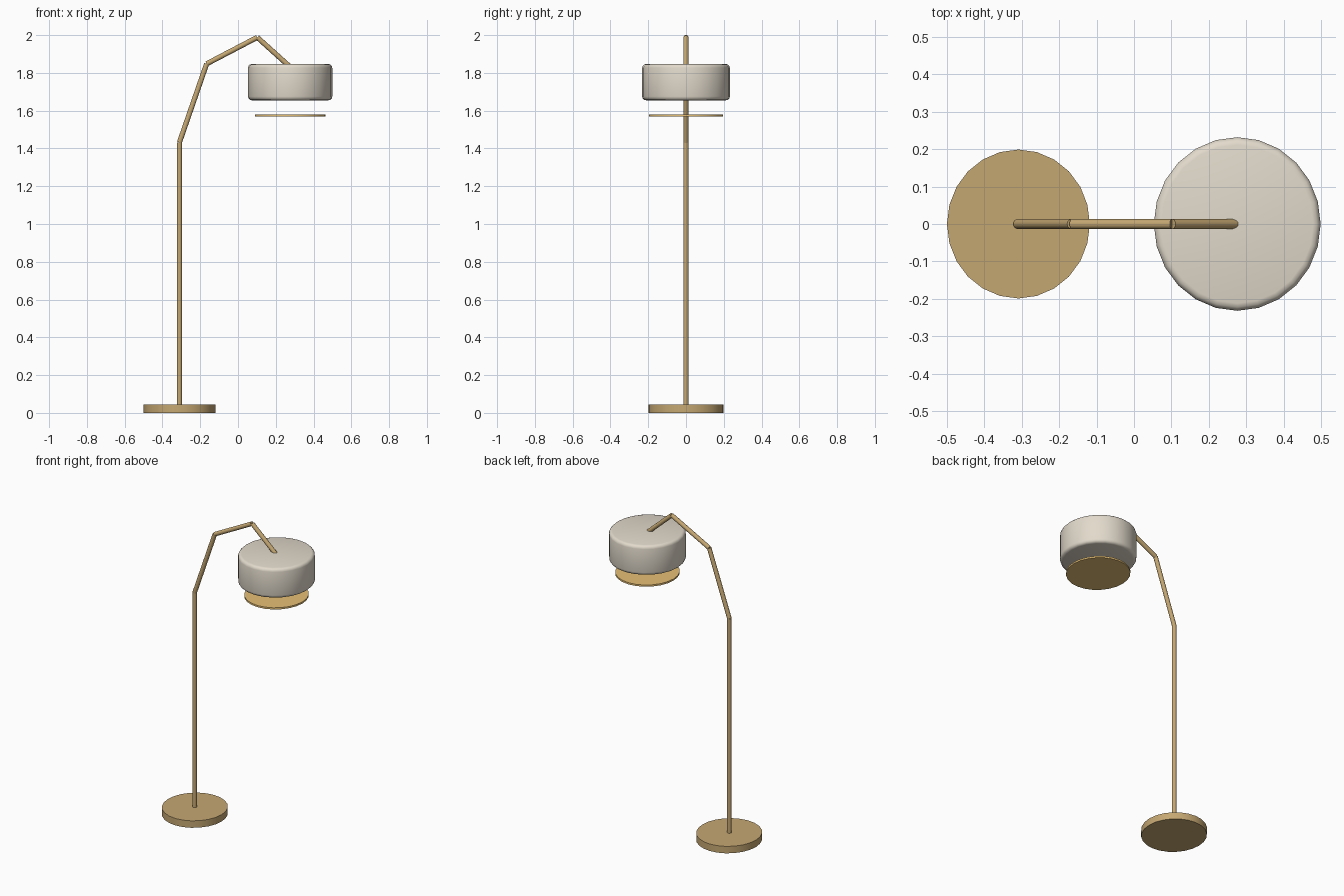
import bpy, math
from mathutils import Vector

if "Cube" in bpy.data.objects:
    bpy.data.objects.remove(bpy.data.objects["Cube"])


def material(name, rgb):
    m = bpy.data.materials.new(name)
    m.diffuse_color = (*rgb, 1)
    m.use_nodes = True
    m.node_tree.nodes["Principled BSDF"].inputs["Base Color"].default_value = m.diffuse_color
    return m


brass = material("brass", (0.56, 0.39, 0.17))
cream = material("cream", (0.76, 0.70, 0.60))
glow = material("warm_glow", (0.80, 0.53, 0.18))


def finish(obj, name, mat):
    obj.name = name
    obj.data.materials.append(mat)
    bpy.ops.object.shade_smooth_by_angle(angle=math.radians(35))
    return obj


def disc(name, x, z0, z1, rx, ry, mat, bevel=0.0):
    bpy.ops.mesh.primitive_cylinder_add(vertices=24, radius=1, depth=1,
                                        location=(x, 0, (z0 + z1) / 2))
    obj = bpy.context.object
    obj.scale = (rx, ry, z1 - z0)
    bpy.ops.object.transform_apply(location=False, rotation=False, scale=True)
    if bevel:
        mod = obj.modifiers.new("rim_rounding", 'BEVEL')
        mod.width = bevel
        mod.segments = 3
        mod.limit_method = 'ANGLE'
        mod.angle_limit = math.radians(40)
        bpy.ops.object.modifier_apply(modifier=mod.name)
    return finish(obj, name, mat)


def tube(name, a, b, radius, mat):
    a, b = Vector((a[0], 0, a[1])), Vector((b[0], 0, b[1]))
    bpy.ops.mesh.primitive_cylinder_add(vertices=16, radius=radius, depth=(b - a).length,
                                        location=(a + b) / 2)
    obj = bpy.context.object
    obj.rotation_euler = (b - a).to_track_quat('Z', 'Y').to_euler()
    return finish(obj, name, mat)


# Foot
disc("base", -0.309, 0, 0.045, 0.191, 0.199, brass)

# Stand: upright post and three angled arm sections
path = [(-0.31, 0.04), (-0.31, 1.432), (-0.166, 1.848), (0.102, 1.988), (0.272, 1.835)]
names = ["post", "lower_arm", "upper_arm", "shade_arm"]
for name, a, b in zip(names, path, path[1:]):
    tube(name, a, b, 0.0135, brass)

# Drum shade with rounded rims, and the diffuser hanging below it
disc("shade", 0.276, 1.655, 1.847, 0.223, 0.232, cream, bevel=0.02)
disc("diffuser", 0.276, 1.568, 1.579, 0.187, 0.195, glow)
